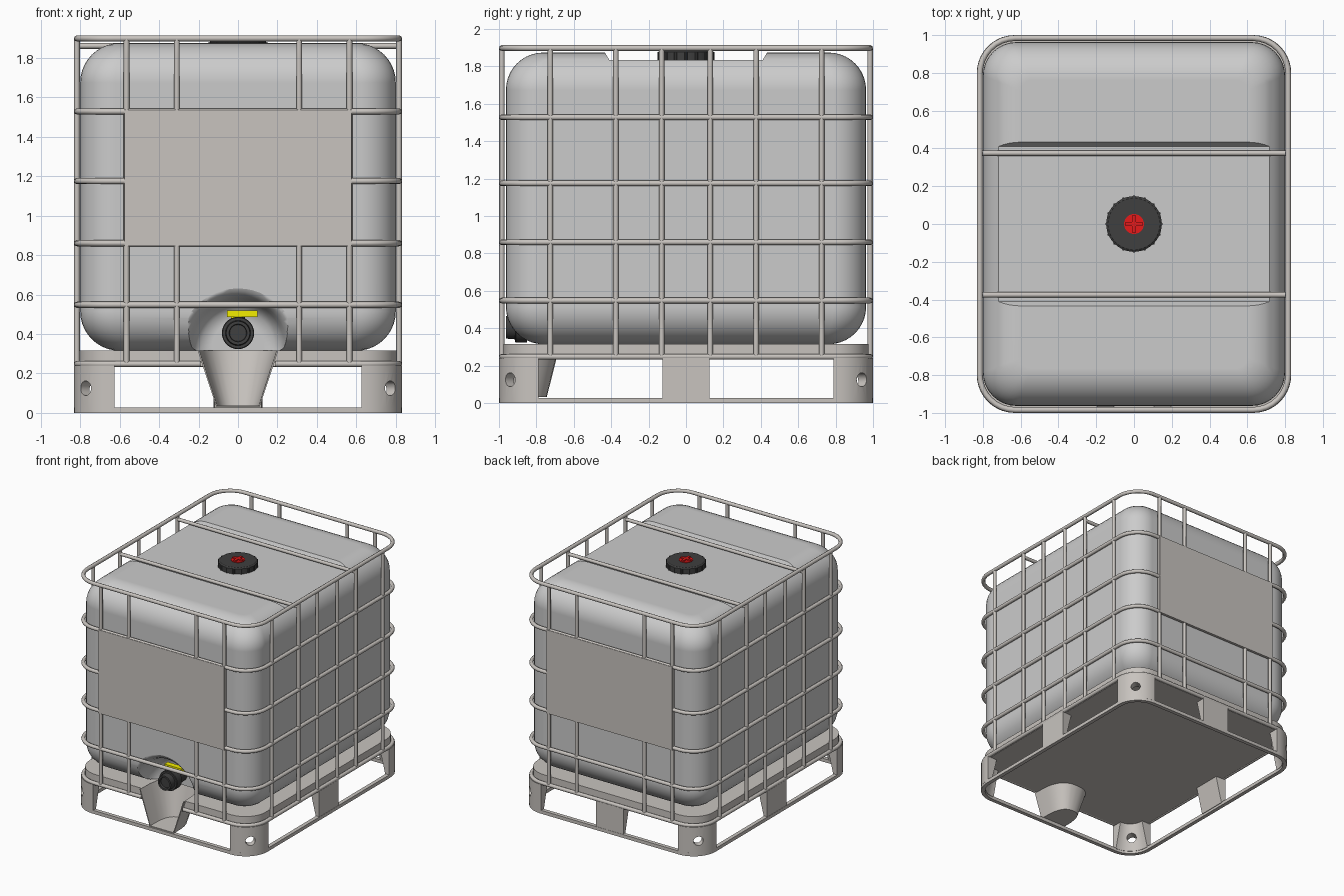
import bpy, bmesh
from math import sin, cos, pi, radians, copysign
from mathutils import Vector

if "Cube" in bpy.data.objects:
    bpy.data.objects.remove(bpy.data.objects["Cube"])


def material(name, rgb):
    m = bpy.data.materials.new(name)
    m.diffuse_color = (*rgb, 1)
    m.use_nodes = True
    m.node_tree.nodes["Principled BSDF"].inputs["Base Color"].default_value = m.diffuse_color
    return m


STEEL = material("steel", (0.58, 0.55, 0.52))
BLACK = material("black", (0.05, 0.05, 0.05))
RED = material("red", (0.8, 0.01, 0.01))
YELLOW = material("yellow", (0.9, 0.85, 0.0))


def finish(ob, mat=None, angle=35):
    if mat:
        ob.data.materials.append(mat)
    bpy.ops.object.select_all(action='DESELECT')
    ob.select_set(True)
    bpy.context.view_layer.objects.active = ob
    bpy.ops.object.shade_smooth_by_angle(angle=radians(angle))
    return ob


def loft(name, rings, mat=None, closed=True, caps=(True, True), wrap=False):
    """Skin a list of equally long point loops."""
    bm = bmesh.new()
    vs = [[bm.verts.new(p) for p in r] for r in rings]
    n = len(rings[0])
    pairs = list(zip(vs, vs[1:])) + ([(vs[-1], vs[0])] if wrap else [])
    for a, b in pairs:
        for i in range(n if closed else n - 1):
            j = (i + 1) % n
            bm.faces.new((a[i], a[j], b[j], b[i]))
    for cap, ring in zip(caps, (vs[0], vs[-1])):
        if cap and not wrap:
            bm.faces.new(ring)
    bmesh.ops.recalc_face_normals(bm, faces=bm.faces)
    me = bpy.data.meshes.new(name)
    bm.to_mesh(me)
    bm.free()
    ob = bpy.data.objects.new(name, me)
    bpy.context.collection.objects.link(ob)
    return finish(ob, mat)


def box(name, lo, hi, mat=None, flare=0):
    ring = lambda z, f: [(lo[0], lo[1] - f, z), (hi[0], lo[1] - f, z), (hi[0], hi[1] + f, z), (lo[0], hi[1] + f, z)]
    return loft(name, [ring(lo[2], 0), ring(hi[2], flare)], mat)


def lathe(name, centre, axis, profile, mat=None, sides=32):
    """Stack of circles; profile holds (distance along axis, radius)."""
    c, d = Vector(centre), Vector(axis).normalized()
    u = d.orthogonal().normalized()
    v = d.cross(u)
    return loft(name, [[c + d * h + (u * cos(2 * pi * i / sides) + v * sin(2 * pi * i / sides)) * r
                        for i in range(sides)] for h, r in profile], mat)


def rounded(hx, hy, r, z, n=8):
    pts = []
    for k, (sx, sy) in enumerate(((1, -1), (1, 1), (-1, 1), (-1, -1))):
        for i in range(n + 1):
            a = (k - 1) * pi / 2 + i * pi / 2 / n
            pts.append((sx * (hx - r) + r * cos(a), sy * (hy - r) + r * sin(a), z))
    return pts


def tube(name, pts, r=0.0145, cyclic=False, mat=STEEL):
    cu = bpy.data.curves.new(name, 'CURVE')
    cu.dimensions = '3D'
    cu.bevel_depth, cu.bevel_resolution, cu.use_fill_caps = r, 2, True
    s = cu.splines.new('POLY')
    s.points.add(len(pts) - 1)
    for p, co in zip(s.points, pts):
        p.co = (*co, 1)
    s.use_cyclic_u = cyclic
    ob = bpy.data.objects.new(name, cu)
    bpy.context.collection.objects.link(ob)
    bpy.ops.object.select_all(action='DESELECT')
    ob.select_set(True)
    bpy.context.view_layer.objects.active = ob
    bpy.ops.object.convert(target='MESH')
    return finish(bpy.context.object, mat, 50)


def apply(ob, kind, **props):
    m = ob.modifiers.new(kind.lower(), kind)
    for k, v in props.items():
        setattr(m, k, v)
    bpy.context.view_layer.objects.active = ob
    bpy.ops.object.modifier_apply(modifier=m.name)


def cut(ob, cutter):
    apply(ob, 'BOOLEAN', operation='DIFFERENCE', object=cutter, solver='EXACT')
    bpy.data.objects.remove(cutter)


# Tank: rounded block with a channel across the top and a valve pocket
R, LOW, TOP = 0.2, 0.315, 1.874
rings = []
for end, way in ((LOW, 1), (TOP, -1)):
    part = []
    for i in range(11):
        a = i * pi / 20
        inset = R * (1 - sin(a))
        part.append(rounded(0.8 - inset, 0.963 - inset, 0.178 - 0.6 * inset, end + way * R * (1 - cos(a))))
    rings += part[::way]
tank = loft("tank", rings)
cut(tank, box("channel_cutter", (-1, -0.41, 1.835), (1, 0.41, 1.935), flare=0.06))
pocket = [(-1.05, 0.31), (-0.965, 0.3), (-0.955, 0.28), (-0.935, 0.262), (-0.9, 0.247), (-0.85, 0.235),
          (-0.8, 0.218), (-0.765, 0.185), (-0.75, 0.13)]
cut(tank, lathe("pocket_cutter", (0, 0, 0.335), (0, 1, 0), pocket, sides=48))
finish(tank, angle=45)
apply(tank, 'WEIGHTED_NORMAL', keep_sharp=True, weight=100)

# Filler cap with grip ribs and red vent plug
lathe("filler_cap", (0, 0, 1.83), (0, 0, 1), [(0, 0.147), (0.048, 0.147), (0.055, 0.137)], BLACK, 36)
for i in range(16):
    a = i * pi / 8
    lathe("cap_rib", (0.143 * cos(a), 0.143 * sin(a), 1.832), (0, 0, 1), [(0, 0.009), (0.046, 0.009)], BLACK, 8)
lathe("vent_plug", (0, 0, 1.88), (0, 0, 1), [(0, 0.053), (0.01, 0.053)], RED, 24)
box("vent_grip_x", (-0.045, -0.01, 1.885), (0.045, 0.01, 1.9), RED)
box("vent_grip_y", (-0.01, -0.045, 1.885), (0.01, 0.045, 1.9), RED)

# Outlet valve with yellow handle
lathe("valve_body", (0, 0, 0.405), (0, 1, 0), [(-0.9, 0.06), (-0.73, 0.06)], BLACK)
lathe("valve_cap", (0, 0, 0.405), (0, 1, 0),
      [(-0.945, 0.035), (-0.945, 0.042), (-0.963, 0.045), (-0.963, 0.06), (-0.915, 0.064), (-0.915, 0.078),
       (-0.91, 0.082), (-0.85, 0.082)], BLACK)
lathe("valve_neck", (0, -0.83, 0.4), (0, 0, 1), [(0, 0.035), (0.085, 0.035)], BLACK, 16)
box("handle_stem", (-0.035, -0.87, 0.455), (0.02, -0.82, 0.49), YELLOW)
box("valve_handle", (-0.055, -0.885, 0.485), (0.1, -0.84, 0.52), YELLOW)

# Cage hoops, the lowest one open at the drain chute
CX, CY = 0.8165, 0.9845
for z in (0.548, 0.86, 1.175, 1.528, 1.898):
    tube("cage_hoop", rounded(CX, CY, 0.188, z), 0.0155, cyclic=True)
tube("lower_hoop", [(0.19, -CY, 0.248)] + rounded(CX, CY, 0.188, 0.248) + [(-0.19, -CY, 0.248)], 0.0155)

# Cage uprights, top bars and plates
for s in (-1, 1):
    for x in (-0.565, -0.31, 0.31, 0.565):
        tube("end_upright", [(x, s * CY, 0.245), (x, s * CY, 1.9)])
    for y in (-0.725, -0.375, -0.13, 0.13, 0.375, 0.725):
        tube("side_upright", [(s * CX, y, 0.245), (s * CX, y, 1.9)])
    tube("top_bar", [(-CX, s * 0.375, 1.86), (CX, s * 0.375, 1.86)])
    box("label_plate", (-0.575, min(s * 0.985, s * 1.001), 0.845), (0.575, max(s * 0.985, s * 1.001), 1.535), STEEL)


# Pallet deck with a tapered drain chute let into the front
def chute_ring(w, d, z, n=14):
    return [(w * copysign(abs(cos(pi * i / n)) ** 0.8, n / 2 - i), -0.997 + d * abs(sin(pi * i / n)) ** 0.6, z)
            for i in range(n)] + [(-w, -0.997, z)]


top_ring, low_ring = chute_ring(0.2, 0.32, 0.316), chute_ring(0.108, 0.25, 0.035)
deck = loft("pallet_deck", [rounded(0.805, 0.975, 0.185, 0.235), rounded(0.805, 0.975, 0.185, 0.315)], STEEL)
cut(deck, loft("chute_cutter", [low_ring, chute_ring(0.203, 0.324, 0.33)]))
finish(deck)
chute = loft("drain_chute", [low_ring, top_ring], STEEL, closed=False, caps=(True, False))
apply(chute, 'SOLIDIFY', thickness=0.008, offset=0)
finish(chute)

# Base skid ring
loft("base_ring", [rounded(0.832, 1.0, 0.2, 0), rounded(0.832, 1.0, 0.2, 0.028),
                   rounded(0.8, 0.968, 0.168, 0.028), rounded(0.8, 0.968, 0.168, 0)], STEEL, wrap=True)


# Corner legs: curved outside, tapered inside, drilled diagonally
def corner_ring(sx, sy, d, z):
    outer = [(0.632 + 0.2 * sin(i * pi / 20), 0.8 + 0.2 * cos(i * pi / 20)) for i in range(11)]
    r = 0.2 - d
    inner = [(0.632 + r * sin(i * pi / 20), 0.8 + r * cos(i * pi / 20)) for i in range(10, -1, -1)]
    return [(sx * x, sy * y, z) for x, y in [(0.626, 1.0)] + outer + [(0.832, 0.788), (0.832 - d, 0.788)]
            + inner + [(0.626, 1.0 - d)]]


for sx in (-1, 1):
    for sy in (-1, 1):
        leg = loft("corner_leg", [corner_ring(sx, sy, 0.035, 0.02), corner_ring(sx, sy, 0.09, 0.24)], STEEL)
        cut(leg, lathe("hole_cutter", (sx * 0.632, sy * 0.8, 0.125), (sx, sy, 0), [(0, 0.037), (0.3, 0.037)], sides=20))
        finish(leg)


# Middle legs on both sides and at the back
def mid_ring(turn, reach, d, z):
    pts = [(reach, -0.125), (reach, 0.125), (reach - d, 0.118), (reach - d, -0.118)]
    return [(x * cos(turn) - y * sin(turn), x * sin(turn) + y * cos(turn), z) for x, y in pts]


for name, turn, reach in (("right_leg", 0, 0.83), ("back_leg", pi / 2, 0.998), ("left_leg", pi, 0.83)):
    loft(name, [mid_ring(turn, reach, 0.035, 0.02), mid_ring(turn, reach, 0.09, 0.24)], STEEL)
